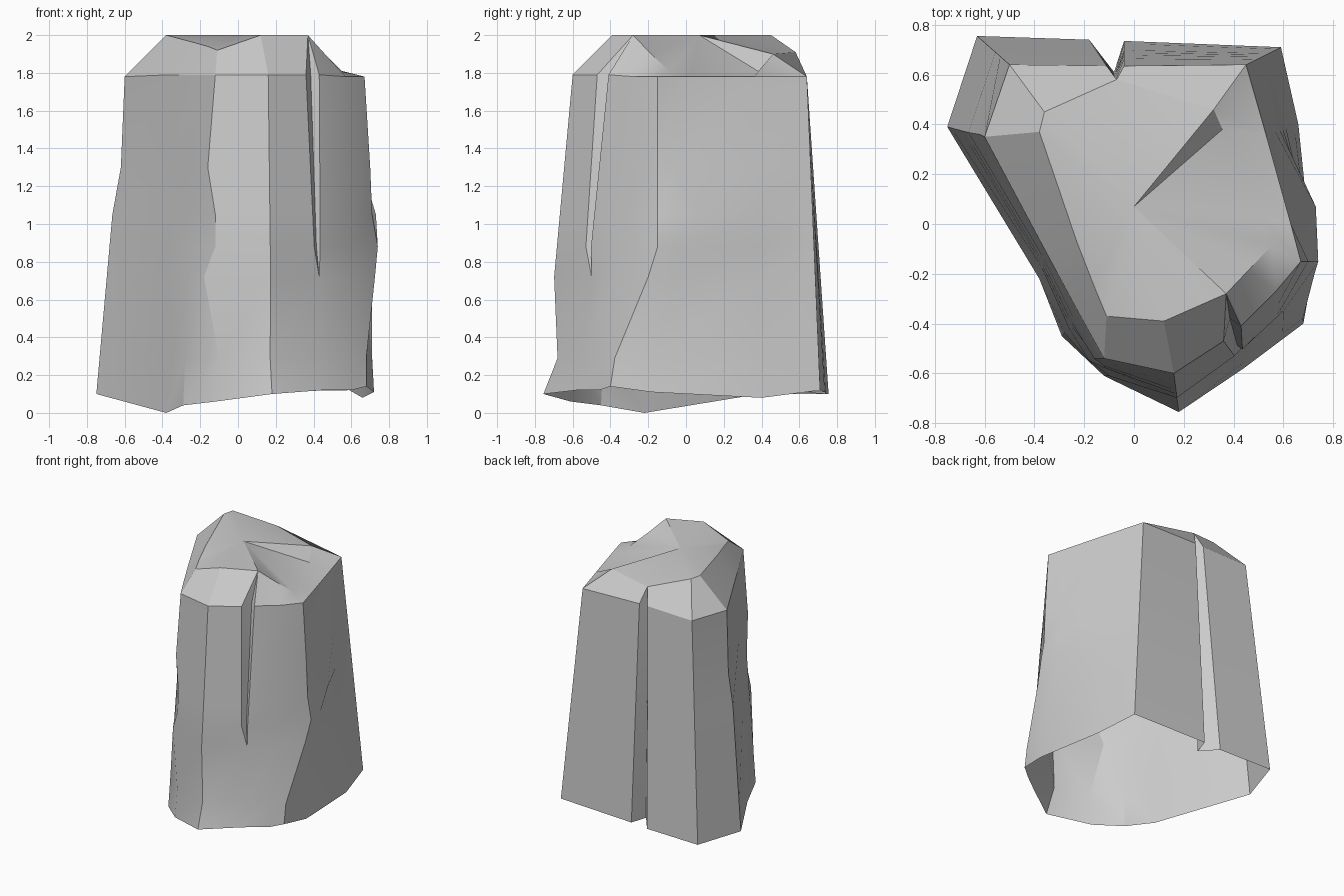
import bpy, bmesh
from mathutils import Vector

# Outlines run counter-clockwise from the back-left corner; matching entries form one column
base = [(-.75, .39, .10), (-.38, -.22, 0), (-.29, -.45, .04), (-.12, -.61, .06),
        (.18, -.755, .10), (.44, -.58, .12), (.44, -.58, .12), (.44, -.58, .12),
        (.60, -.46, .12), (.68, -.40, .14), (.72, -.18, .11), (.66, .40, .08),
        (.59, .71, .12), (-.04, .735, .11), (-.08, .61, .11), (-.18, .74, .10), (-.63, .755, .10)]
shoulder = [(-.60, .35, 1.78), (-.36, -.10, 1.79), (-.22, -.36, 1.79), (-.12, -.54, 1.79),
            (.16, -.60, 1.79), (.36, -.47, 1.79), (.385, -.38, 1.79), (.43, -.41, 1.79),
            (.57, -.27, 1.78), (.67, -.15, 1.78), (.63, 0, 1.78), (.53, .36, 1.78),
            (.45, .64, 1.78), (-.04, .635, 1.79), (-.075, .575, 1.80), (-.11, .635, 1.79), (-.50, .64, 1.78)]
crown = [(-.38, .37, 2), (-.23, -.07, 1.96), (-.16, -.25, 1.94), (-.11, -.37, 1.92),
         (.12, -.39, 2), (.37, -.28, 2), (.37, -.28, 2), (.37, -.28, 2),
         (.46, -.185, 1.90), (.55, -.09, 1.81), (.50, .03, 1.81), (.355, .38, 1.81),
         (.32, .46, 1.90), (-.07, .58, 1.91), (-.07, .58, 1.91), (-.07, .58, 1.91), (-.36, .45, 2)]

# Chipped spots that leave the straight line: (column, height) -> x, y
chips = {(0, 1.3): (-.62, .36), (3, 1.3): (-.16, -.54), (3, .72): (-.18, -.55), (3, .29): (-.10, -.61),
         (4, .29): (.17, -.68), (8, .88): (.60, -.35), (8, .72): (.60, -.37),
         (9, 1.05): (.71, -.15), (9, .88): (.74, -.15), (9, .72): (.725, -.20),
         (10, 1.05): (.73, .07), (10, .88): (.715, .0), (10, .72): (.71, -.05),
         (9, 1.3): (.70, -.15), (1, .29): (-.35, -.24)}
for c in (5, 6, 7):                      # front crack closes here
    chips[c, .72] = (.43, -.50)
    chips[c, .29] = (.44, -.555)


def ring(z):
    pts = []
    for c, (lo, hi) in enumerate(zip(base, shoulder)):
        p = Vector(lo).lerp(Vector(hi), (z - lo[2]) / (hi[2] - lo[2]))
        if (c, z) in chips:
            p.x, p.y = chips[c, z]
        pts.append(p)
    return pts


# Rock walls, open underneath
bm = bmesh.new()
levels = [base] + [ring(z) for z in (.29, .72, .88, 1.05, 1.3)] + [shoulder, crown]
rows = [[bm.verts.new(p) for p in level] for level in levels]
n = len(base)
for a, b in zip(rows, rows[1:]):
    for i in range(n):
        j = (i + 1) % n
        bm.faces.new((a[i], a[j], b[j], b[i]))

# Sloping top
peak = bm.verts.new((0, .07, 2))
for i in range(n):
    bm.faces.new((rows[-1][i], rows[-1][(i + 1) % n], peak))
bmesh.ops.remove_doubles(bm, verts=bm.verts, dist=.001)

mesh = bpy.data.meshes.new("rock_pillar")
bm.to_mesh(mesh)
bm.free()
rock = bpy.data.objects.new("rock_pillar", mesh)
bpy.context.collection.objects.link(rock)
bpy.context.view_layer.objects.active = rock
rock.select_set(True)
bpy.ops.object.shade_smooth_by_angle(angle=.45)
